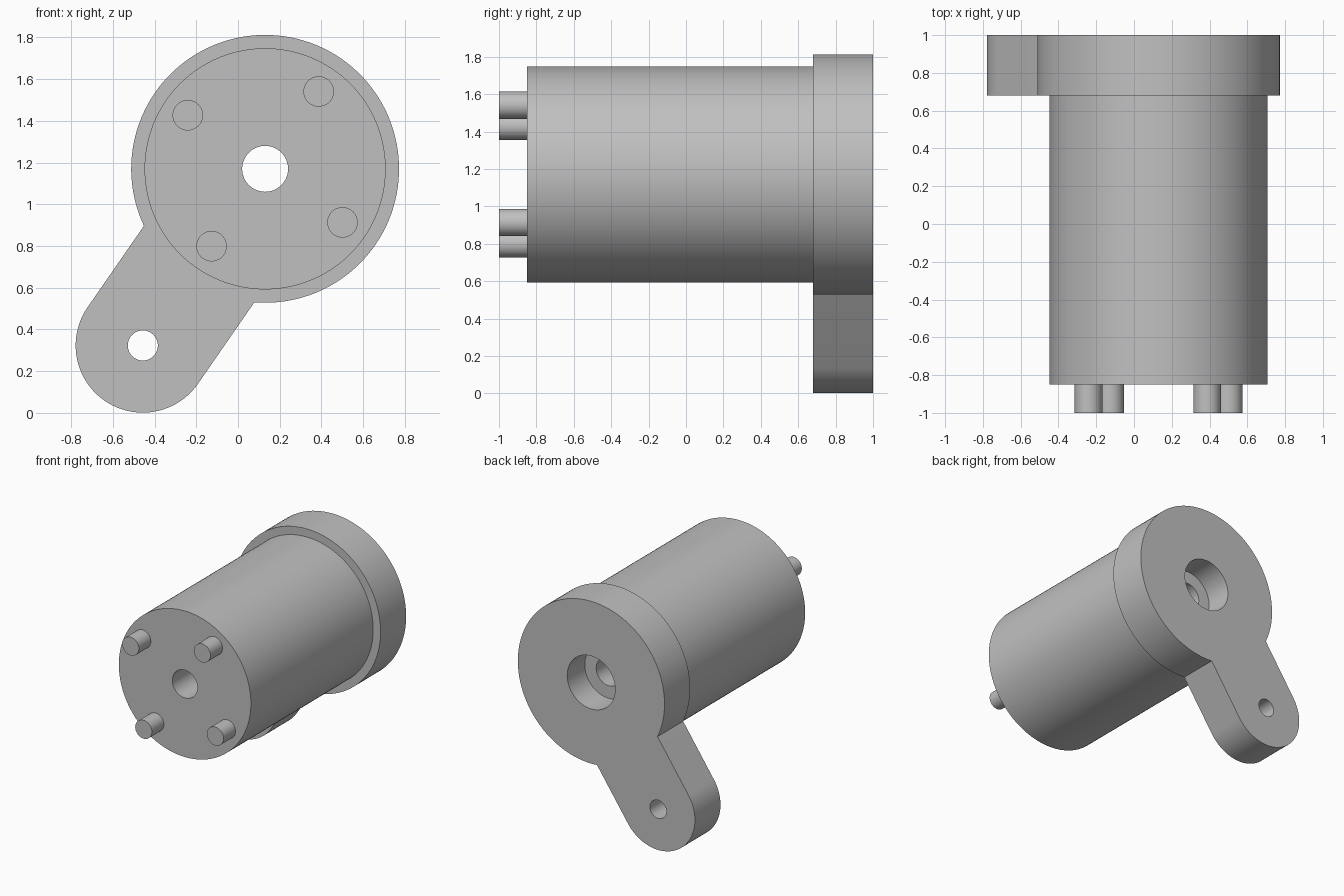
import bpy, bmesh
from math import sin, cos, asin, pi, radians
from mathutils import Vector

cube = bpy.data.objects.get("Cube")
if cube:
    bpy.data.objects.remove(cube, do_unlink=True)

# Single colour
grey = bpy.data.materials.new("plain grey")
grey.use_nodes = True
colour = (0.53, 0.53, 0.53, 1)
grey.diffuse_color = colour
grey.node_tree.nodes["Principled BSDF"].inputs["Base Color"].default_value = colour

# Main layout in the x-z plane
AXIS = Vector((0.13, 1.17))
TILT = radians(235.3)
FLANGE_R, BODY_R, ARM_R, BORE_R = 0.642, 0.578, 0.322, 0.11
ARM_END = AXIS + 1.03 * Vector((cos(TILT), sin(TILT)))
BODY_FRONT, FLANGE_FRONT, BACK = -0.85, 0.68, 1.0


def arc(centre, r, start, end, n):
    """Points along an arc, both ends included."""
    angles = [start + (end - start) * i / n for i in range(n + 1)]
    return [(centre[0] + r * cos(a), centre[1] + r * sin(a)) for a in angles]


def prism(name, outline, y0, y1):
    """Extrude an x-z outline from y0 to y1."""
    bm = bmesh.new()
    face = bm.faces.new([bm.verts.new((x, y0, z)) for x, z in outline])
    grown = bmesh.ops.extrude_face_region(bm, geom=[face], use_keep_orig=True)
    moved = [v for v in grown["geom"] if isinstance(v, bmesh.types.BMVert)]
    bmesh.ops.translate(bm, vec=(0, y1 - y0, 0), verts=moved)
    bmesh.ops.recalc_face_normals(bm, faces=bm.faces)
    mesh = bpy.data.meshes.new(name)
    bm.to_mesh(mesh)
    bm.free()
    mesh.materials.append(grey)
    ob = bpy.data.objects.new(name, mesh)
    bpy.context.collection.objects.link(ob)
    return ob


def cylinder(name, centre, r, y0, y1, n=64):
    return prism(name, arc(centre, r, 0, 2 * pi, n)[:-1], y0, y1)


def activate(ob):
    bpy.ops.object.select_all(action="DESELECT")
    ob.select_set(True)
    bpy.context.view_layer.objects.active = ob


def combine(ob, tool, operation):
    """Apply a boolean and remove the tool."""
    activate(ob)
    mod = ob.modifiers.new(operation.lower(), "BOOLEAN")
    mod.object, mod.operation, mod.solver = tool, operation, "EXACT"
    bpy.ops.object.modifier_apply(modifier=mod.name)
    bpy.data.objects.remove(tool, do_unlink=True)


def smooth(ob):
    activate(ob)
    bpy.ops.object.shade_smooth_by_angle(angle=radians(25))


# Round flange with a side arm, joined to the cylindrical body
neck = asin(ARM_R / FLANGE_R)
outline = arc(AXIS, FLANGE_R, TILT + neck, TILT + 2 * pi - neck, 100)
outline += arc(ARM_END, ARM_R, TILT - pi / 2, TILT + pi / 2, 48)
housing = prism("housing_with_arm", outline, FLANGE_FRONT, BACK)
combine(housing, cylinder("body", AXIS, BODY_R, BODY_FRONT, FLANGE_FRONT + 0.06, 128), "UNION")

# Through bore, rear counterbore and arm hole
for centre, r, y0 in ((AXIS, BORE_R, -1.2), (AXIS, 0.21, 0.78), (ARM_END, 0.072, 0.5)):
    combine(housing, cylinder("cutter", centre, r, y0, 1.2), "DIFFERENCE")
smooth(housing)

# Four front pins
for i in range(4):
    a = TILT + i * pi / 2
    spot = AXIS + 0.451 * Vector((cos(a), sin(a)))
    smooth(cylinder(f"front_pin_{i + 1}", spot, 0.073, -1, BODY_FRONT, 40))
